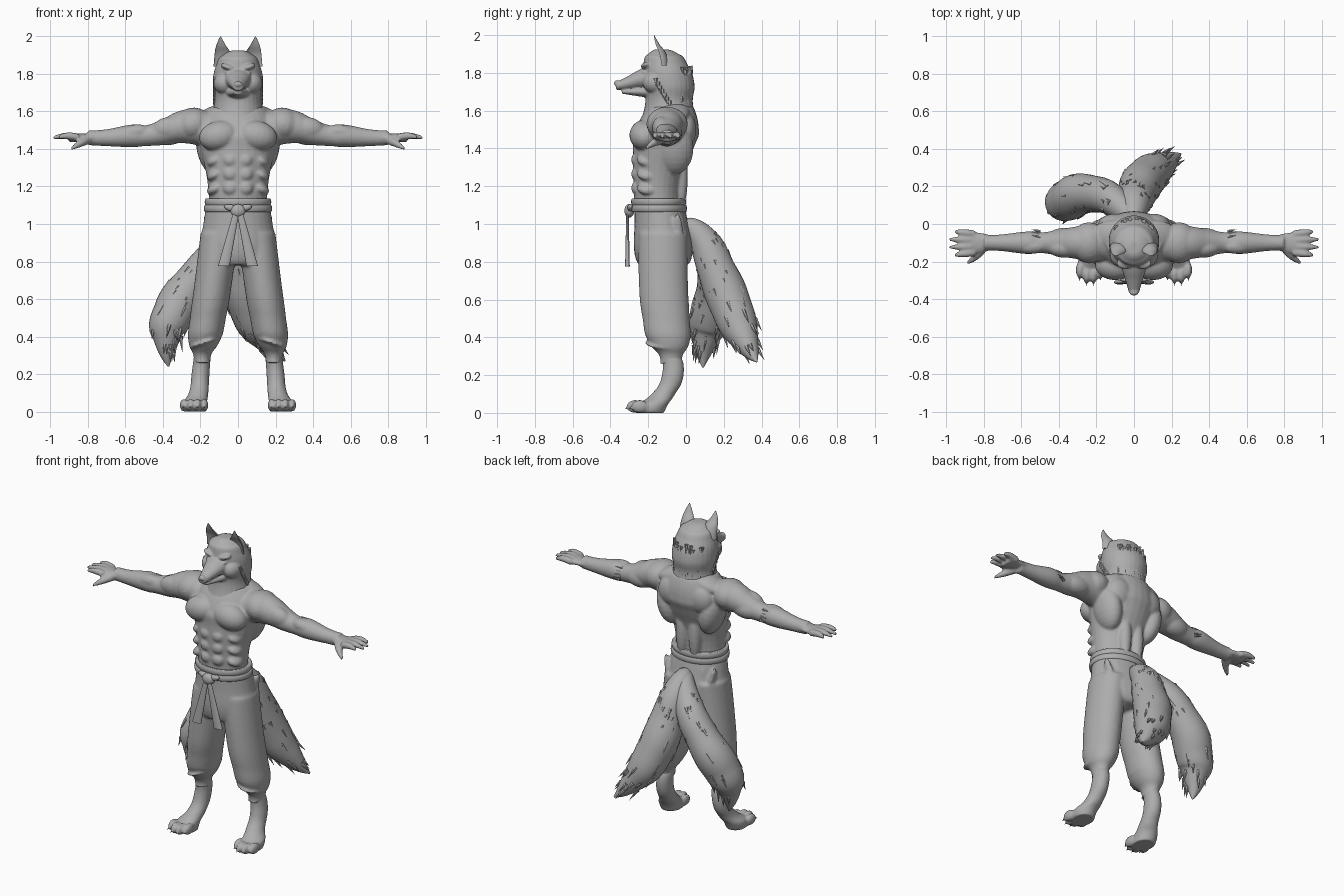
import bpy, bmesh, math, random
from mathutils import Vector, Matrix

random.seed(4)
cube = bpy.data.objects.get("Cube")
if cube:
    bpy.data.objects.remove(cube, do_unlink=True)

COLOUR = (.42, .42, .42, 1)
grey = bpy.data.materials.new("plain_grey")
grey.use_nodes = True
grey.diffuse_color = COLOUR
for node in grey.node_tree.nodes:
    if node.type == 'BSDF_PRINCIPLED':
        node.inputs["Base Color"].default_value = COLOUR

RIGHT, BACK, UP = Vector((1, 0, 0)), Vector((0, 1, 0)), Vector((0, 0, 1))
KEEP, FLIP = Matrix.Identity(4), Matrix.Scale(-1, 4, RIGHT)


def spline(points, steps=6):
    """Smooth path through sections."""
    padded = [points[0], *points, points[-1]]
    path = []
    for before, start, end, after in zip(padded, padded[1:], padded[2:], padded[3:]):
        for step in range(steps):
            t = step / steps
            blend = t * t * (3 - 2 * t)
            section = []
            for a, b, c, d in zip(before, start, end, after):
                leaving = b + t * (c - a) / 2
                arriving = c - (1 - t) * (d - b) / 2
                section.append(leaving + (arriving - leaving) * blend)
            path.append(section)
    path.append(points[-1])
    return path


def loft(bm, sections, axis=None, ref=BACK, ratio=1, mirror=False, dent=1, sides=28):
    """Skin oval sections (x, y, z, radius); return the frame of every ring."""
    path = spline(sections)
    frames = []
    for index, section in enumerate(path):
        ahead = Vector(path[min(index + 1, len(path) - 1)][:3])
        behind = Vector(path[max(index - 1, 0)][:3])
        along = axis or (ahead - behind).normalized()
        deep = (ref - along * ref.dot(along)).normalized()
        radius = section[3]
        frames.append((Vector(section[:3]), along,
                       along.cross(deep) * radius, deep * radius * ratio))
    for side in ((KEEP, FLIP) if mirror else (KEEP,)):
        rings = []
        for centre, along, wide, deep in frames:
            ring = []
            for k in range(sides):
                angle = math.tau * k / sides
                height = math.sin(angle)
                height *= 1 if height > 0 else dent
                ring.append(bm.verts.new(side @ (centre + wide * math.cos(angle) + deep * height)))
            rings.append(ring)
        for low, high in zip(rings, rings[1:]):
            for k in range(sides):
                bm.faces.new((low[k - 1], low[k], high[k], high[k - 1]))
        bm.faces.new(rings[0])
        bm.faces.new(rings[-1])
    return frames


def middle(rows):
    """Sections on the centre line from rows of y, z and radius."""
    return [(0, *row) for row in rows]


def blob(bm, centre, size, tilt=0):
    """Ellipsoid muscle or fold, mirrored when it sits off centre."""
    place = (Matrix.Translation(centre) @ Matrix.Rotation(math.radians(tilt), 4, 'Y')
             @ Matrix.Diagonal((*size, 1)))
    for side in ((KEEP, FLIP) if centre[0] else (KEEP,)):
        bmesh.ops.create_uvsphere(bm, u_segments=20, v_segments=12, radius=1, matrix=side @ place)


def spike(bm, base, way, length, width, mirror=False):
    """Pointed lock of fur or claw."""
    way = Vector(way).normalized()
    place = (Matrix.Translation(Vector(base) + way * length / 2)
             @ way.to_track_quat('Z', 'Y').to_matrix().to_4x4())
    for side in ((KEEP, FLIP) if mirror else (KEEP,)):
        bmesh.ops.create_cone(bm, segments=6, radius1=width, radius2=0, depth=length,
                              cap_ends=True, matrix=side @ place)


def finish(name, bm, voxel=0, smooth=0):
    """Make the object, fusing its pieces into one skin when a voxel size is given."""
    bmesh.ops.recalc_face_normals(bm, faces=bm.faces)
    mesh = bpy.data.meshes.new(name)
    bm.to_mesh(mesh)
    bm.free()
    part = bpy.data.objects.new(name, mesh)
    bpy.context.collection.objects.link(part)
    if voxel:
        fuse = part.modifiers.new("fuse", 'REMESH')
        fuse.mode, fuse.voxel_size = 'VOXEL', voxel
        relax = part.modifiers.new("relax", 'SMOOTH')
        relax.iterations = smooth
        bpy.context.view_layer.update()
        graph = bpy.context.evaluated_depsgraph_get()
        mesh = bpy.data.meshes.new_from_object(part.evaluated_get(graph))
        part.modifiers.clear()
        part.data = mesh
    mesh.materials.clear()
    mesh.materials.append(grey)
    mesh.shade_smooth()
    if not voxel:
        mesh.set_sharp_from_angle(angle=math.radians(50))


# Torso
bm = bmesh.new()
loft(bm, middle([(-.14, 1, .16), (-.15, 1.2, .16), (-.12, 1.4, .2), (-.1, 1.5, .21),
                 (-.08, 1.62, .15)]), UP, ratio=.8)
# Chest, stomach and flank muscles
blob(bm, (.1, -.22, 1.47), (.11, .08, .08), 12)
for row in range(3):
    z = 1.19 + row * .075
    blob(bm, (.04, -.26, z), (.04, .03, .037))
    blob(bm, (.12, -.2, z), (.05, .06, .03), 30)
# Back muscles: side, shoulder blade, spine and neck slope
blob(bm, (.15, -.06, 1.4), (.07, .1, .14), 12)
blob(bm, (.1, 0, 1.5), (.09, .055, .09), 25)
blob(bm, (.045, -.03, 1.25), (.04, .04, .17))
blob(bm, (.11, -.06, 1.59), (.13, .08, .045), 18)
# Shoulder, upper arm and forearm muscles
blob(bm, (.24, -.1, 1.53), (.1, .11, .09), 12)
blob(bm, (.37, -.13, 1.51), (.09, .05, .06), 8)
blob(bm, (.37, -.08, 1.48), (.1, .06, .06), 5)
blob(bm, (.55, -.12, 1.49), (.08, .04, .04), 8)

# Arms and palms
loft(bm, [(x, -.1, z, r) for x, z, r in (
    (.15, 1.5, .1), (.28, 1.52, .09), (.4, 1.49, .07), (.5, 1.47, .055),
    (.57, 1.47, .06), (.7, 1.46, .045), (.8, 1.46, .04))], RIGHT, UP, mirror=True)
loft(bm, [(x, -.1, 1.46, r) for x, r in ((.76, .04), (.83, .055), (.9, .06))],
     RIGHT, UP, ratio=.4, mirror=True)

# Four fanned fingers and a thumb
for finger in range(4):
    tip = -.04 - finger * .042
    reach = .985 if finger in (1, 2) else .955
    loft(bm, [(.85, tip * .8 - .02, 1.46, .019), (.91, tip * .9 - .01, 1.47, .018),
              (reach, tip, 1.46, .008)], ref=UP, mirror=True)
loft(bm, [(.8, -.12, 1.45, .024), (.84, -.17, 1.43, .02), (.89, -.21, 1.4, .007)],
     ref=UP, mirror=True)

# Ankles, raised heels and paws
loft(bm, [(.19, -.08, .3, .045), (.2, -.07, .2, .048), (.21, -.12, .1, .052),
          (.23, -.17, .05, .065), (.23, -.19, 0, .062)], UP, ratio=1.2, mirror=True)
# Toes with claws
for toe in range(4):
    x = .18 + toe * .036
    y = -.27 if toe in (1, 2) else -.245
    blob(bm, (x, y, .034), (.022, .045, .034))
    spike(bm, (x, y - .03, .03), (x - .22, -.4, -.1), .04, .012, True)
finish("body", bm, .0075, 4)

# Head: mane, cheeks, brows and eyes
bm = bmesh.new()
loft(bm, middle([(-.09, 1.55, .15), (-.09, 1.65, .125), (-.09, 1.74, .135), (-.11, 1.85, .115),
                 (-.12, 1.9, .08), (-.13, 1.925, .03)]), UP)
blob(bm, (.07, -.16, 1.75), (.06, .07, .06))
blob(bm, (.05, -.21, 1.835), (.045, .03, .016), -18)
blob(bm, (.05, -.22, 1.8), (.02, .016, .01), -18)
# Muzzle, jaw and nose
loft(bm, middle([(-.17, 1.77, .085), (-.23, 1.77, .068), (-.3, 1.75, .046), (-.37, 1.73, .026)]),
     -BACK, UP, ratio=.8)
loft(bm, middle([(-.18, 1.7, .07), (-.26, 1.7, .045), (-.34, 1.7, .02)]), -BACK, UP, ratio=.5)
blob(bm, (0, -.365, 1.745), (.024, .017, .016))
finish("head", bm, .006, 3)

# Hollow pointed ears
bm = bmesh.new()
loft(bm, [(.08, -.13, 1.84, .05), (.08, -.14, 1.9, .045), (.09, -.16, 1.95, .026),
          (.093, -.17, 2, .002)], UP, ratio=.8, mirror=True, dent=-.3)
finish("ears", bm)

# Fur locks down the nape, cheeks and elbows
bm = bmesh.new()
for lock in range(70):
    angle = random.uniform(-1, 1)
    out = Vector((math.sin(angle), math.cos(angle), 0))
    base = out * .117 + Vector((0, -.09, random.uniform(1.58, 1.84)))
    spike(bm, base, out * .2 - UP, random.uniform(.04, .06), .011)
for lock in range(7):
    spike(bm, (.12, -.16 + lock * .012, 1.77 - lock * .02), (.25, .1, -1), .045, .014, True)
for lock in range(4):
    spike(bm, (.5, -.07 + lock * .01, 1.51 - lock * .02), (1, .25, .1), .05, .01, True)
finish("fur_locks", bm)

# Baggy trousers gathered at the ankle
bm = bmesh.new()
loft(bm, middle([(-.145, 1.12, .165), (-.13, 1, .185), (-.12, .85, .2), (-.12, .78, .16)]),
     UP, ratio=.77)
loft(bm, [(.1, -.12, .95, .1), (.13, -.12, .7, .1), (.16, -.105, .5, .096), (.18, -.09, .38, .085),
          (.19, -.08, .31, .05), (.19, -.08, .26, .046)], UP, ratio=1.3, mirror=True)
# Folds round the shins, below the sash and between the legs
for fold in range(4):
    blob(bm, (.175 - fold * .01, -.1, .37 + fold * .065), (.09, .12, .016), 18 * (-1) ** fold)
for fold in range(3):
    x = .05 + fold * .05
    blob(bm, (x, -.24 + x * .3, .93), (.014, .03, .12), 10 - fold * 12)
    blob(bm, (x, -.015 - x * .2, .95), (.018, .03, .11), fold * 12 - 10)
blob(bm, (0, -.24, .88), (.035, .035, .09))
finish("trousers", bm, .009, 6)

# Sash wrapped twice round the waist
bm = bmesh.new()
for low, radius in ((1.1, .175), (1.065, .18)):
    loft(bm, middle([(-.145, low, radius - .01), (-.145, low + .005, radius),
                     (-.145, low + .03, radius), (-.145, low + .035, radius - .01)]),
         UP, ratio=.82, sides=48)
finish("sash", bm)

# Knot and its two hanging ends
bm = bmesh.new()
blob(bm, (0, -.3, 1.07), (.04, .026, .036))
blob(bm, (.035, -.295, 1.085), (.04, .016, .018), -15)
for side in (-1, 1):
    loft(bm, [(side * (.01 + drop * .022), -.31, 1.06 - drop * .095, .016 + drop * .005)
              for drop in range(4)], UP, ratio=.4)
finish("sash_knot", bm)

# Two bushy tails with loose locks
TAILS = {
    "left_tail": [(0, -.01, .99, .04), (0, .08, .93, .075), (.02, .16, .76, .1),
                  (.06, .24, .56, .11), (.15, .31, .39, .075), (.25, .375, .27, .004)],
    "right_tail": [(0, -.01, .99, .04), (-.08, .1, .89, .075), (-.23, .16, .7, .1),
                   (-.345, .13, .52, .11), (-.38, .1, .38, .07), (-.37, .09, .24, .004)],
}
for name, sections in TAILS.items():
    bm = bmesh.new()
    frames = loft(bm, sections)
    for lock in range(60):
        centre, along, wide, deep = random.choice(frames[6:-4])
        angle = random.uniform(0, math.tau)
        out = wide * math.cos(angle) + deep * math.sin(angle)
        spike(bm, centre + out * .93, along + out, random.uniform(.05, .09), .012)
    finish(name, bm)
